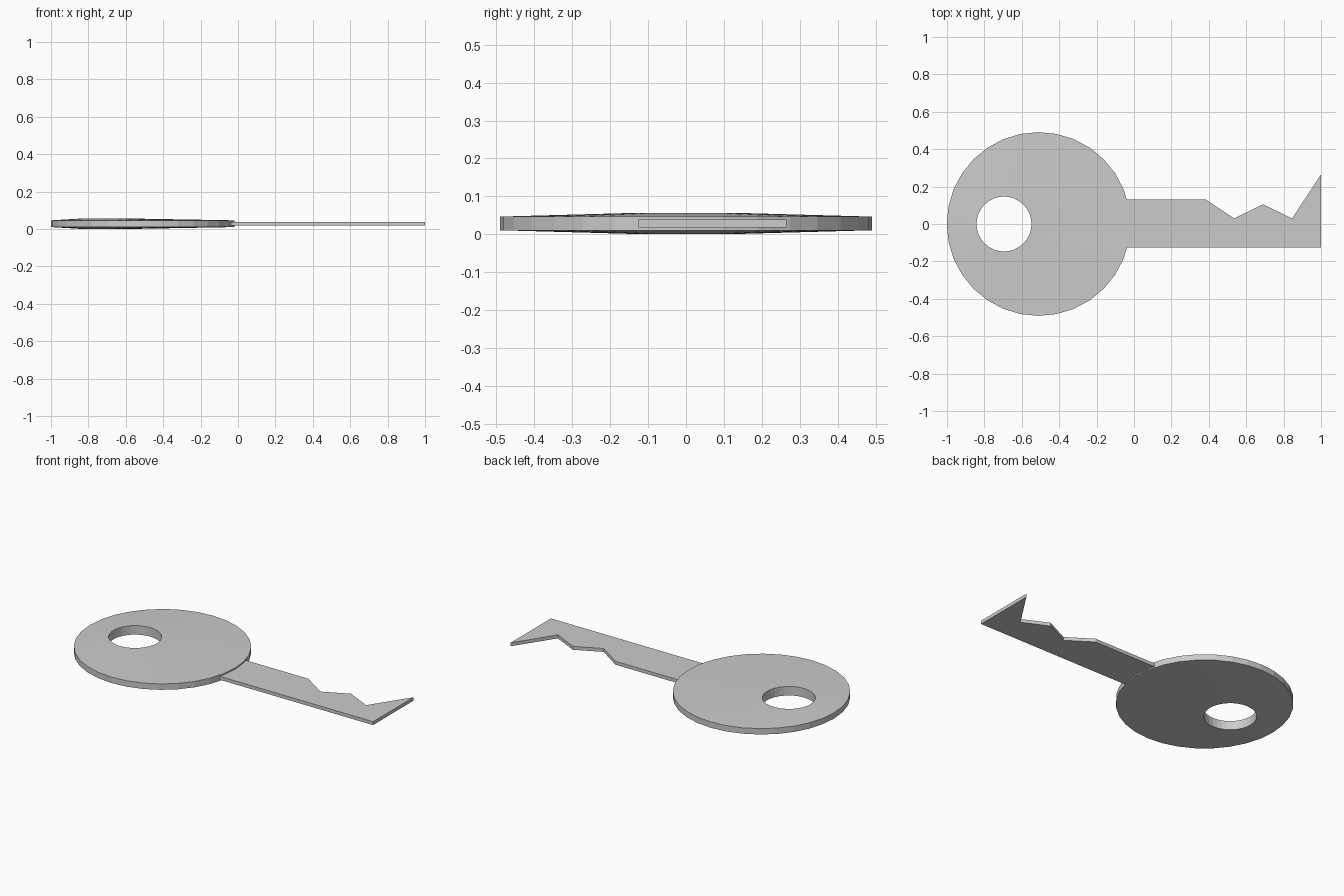
import bpy, bmesh
from math import cos, sin, tau

if "Cube" in bpy.data.objects:
    bpy.data.objects.remove(bpy.data.objects["Cube"])

def finish(name, bm):
    bmesh.ops.recalc_face_normals(bm, faces=bm.faces)
    mesh = bpy.data.meshes.new(name)
    bm.to_mesh(mesh)
    bm.free()
    obj = bpy.data.objects.new(name, mesh)
    bpy.context.collection.objects.link(obj)
    return obj

def ring(bm, cx, r, z, n=32):
    return [bm.verts.new((cx + r * cos(tau * i / n), r * sin(tau * i / n), z))
            for i in range(n)]

# Round bow: thicker at the hole rim, tapering to the outer edge
bm = bmesh.new()
rings = [ring(bm, -0.51, 0.491, 0.0105), ring(bm, -0.51, 0.491, 0.0465),
         ring(bm, -0.695, 0.147, 0.056), ring(bm, -0.695, 0.147, 0.001)]
for k in range(4):
    a, b = rings[k], rings[(k + 1) % 4]
    for i in range(32):
        j = (i + 1) % 32
        bm.faces.new((a[i], a[j], b[j], b[i]))
finish("key_bow", bm)

# Flat blade with cut teeth, set into the bow
profile = [(-0.1, -0.125), (1.0, -0.125), (1.0, 0.265), (0.845, 0.03),
           (0.69, 0.105), (0.535, 0.03), (0.385, 0.13), (-0.1, 0.13)]
bm = bmesh.new()
base = bm.faces.new([bm.verts.new((x, y, 0.018)) for x, y in profile])
out = bmesh.ops.extrude_face_region(bm, geom=[base], use_keep_orig=True)
bmesh.ops.translate(bm, vec=(0, 0, 0.021),
                    verts=[g for g in out["geom"] if isinstance(g, bmesh.types.BMVert)])
finish("key_blade", bm)
